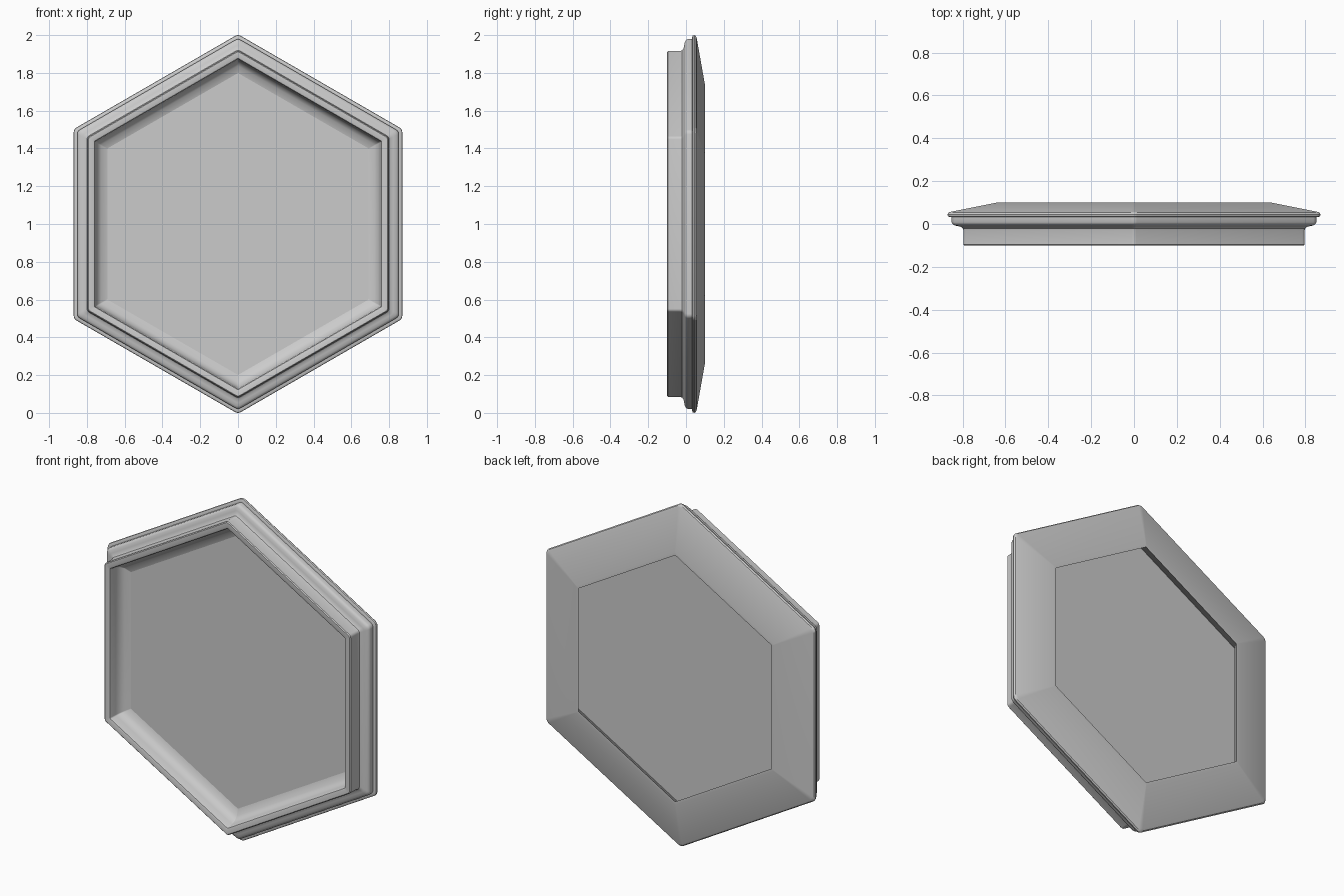
import bpy, bmesh
from math import cos, sin, pi, radians

if "Cube" in bpy.data.objects:
    bpy.data.objects.remove(bpy.data.objects["Cube"])

ARC = 4  # segments in each rounded corner


def hex_ring(bm, apothem, y, r):
    """Pointy-top hexagon loop with rounded corners, centred at z = 1."""
    verts = []
    d = (apothem - r) / cos(pi / 6)
    for k in range(6):
        mid = pi / 6 + k * pi / 3
        for i in range(ARC + 1):
            a = k * pi / 3 + i * pi / 3 / ARC
            verts.append(bm.verts.new((d * cos(mid) + r * cos(a), y,
                                       1 + d * sin(mid) + r * sin(a))))
    return verts


def hex_object(name, profile, closed):
    """Sweep (apothem, y, corner radius) points round the hexagon."""
    bm = bmesh.new()
    rings = [hex_ring(bm, *p) for p in profile]
    n = len(rings[0])
    pairs = list(zip(rings, rings[1:]))
    if closed:
        pairs.append((rings[-1], rings[0]))
    else:
        bm.faces.new(rings[0])
        bm.faces.new(rings[-1])
    for a, b in pairs:
        for i in range(n):
            j = (i + 1) % n
            bm.faces.new((a[i], a[j], b[j], b[i]))
    bmesh.ops.recalc_face_normals(bm, faces=bm.faces[:])
    mesh = bpy.data.meshes.new(name)
    bm.to_mesh(mesh)
    bm.free()
    ob = bpy.data.objects.new(name, mesh)
    bpy.context.collection.objects.link(ob)
    bpy.ops.object.select_all(action='DESELECT')
    ob.select_set(True)
    bpy.context.view_layer.objects.active = ob
    bpy.ops.object.shade_smooth_by_angle(angle=radians(35))
    return ob


# Moulded frame: back bevel, outer lip, step, cove, front rim, inner cove, undercut
hex_object("hexagon_frame", [
    (0.624, 0.100, 0.004), (0.640, 0.100, 0.004),
    (0.855, 0.057, 0.028), (0.865, 0.053, 0.030), (0.870, 0.045, 0.030),
    (0.868, 0.036, 0.030), (0.862, 0.033, 0.030),
    (0.851, 0.032, 0.028), (0.851, 0.008, 0.028), (0.847, 0.000, 0.028),
    (0.838, -0.006, 0.026), (0.822, -0.010, 0.024), (0.808, -0.013, 0.022),
    (0.799, -0.020, 0.020), (0.796, -0.030, 0.020),
    (0.796, -0.095, 0.020), (0.791, -0.100, 0.018),
    (0.768, -0.100, 0.012), (0.760, -0.097, 0.010), (0.756, -0.089, 0.009),
    (0.752, -0.055, 0.008), (0.743, -0.030, 0.007), (0.725, -0.012, 0.006),
    (0.692, -0.001, 0.004),
    (0.692, 0.006, 0.004),
], True)

# Flat pane filling the opening
hex_object("centre_panel", [(0.700, -0.001, 0.004), (0.700, 0.004, 0.004)], False)
